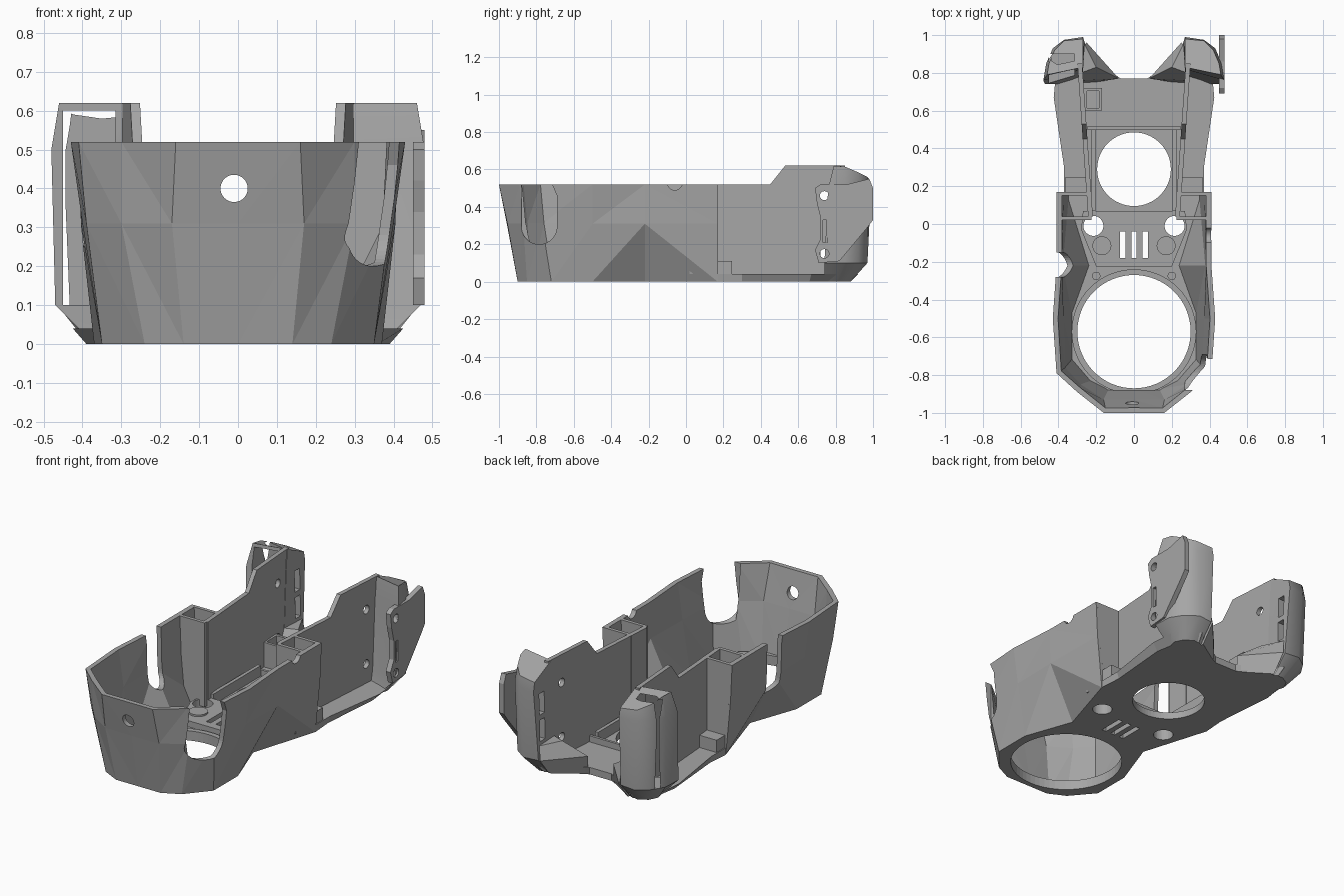
import bpy, bmesh, math

if "Cube" in bpy.data.objects:
    bpy.data.objects.remove(bpy.data.objects["Cube"])

grey = bpy.data.materials.new("plain_grey")
grey.use_nodes = True
grey.diffuse_color = (0.38, 0.38, 0.38, 1)
grey.node_tree.nodes["Principled BSDF"].inputs["Base Color"].default_value = (0.38, 0.38, 0.38, 1)


def make(name, verts, faces, fix=True):
    mesh = bpy.data.meshes.new(name)
    mesh.from_pydata(verts, [], faces)
    if fix:
        bm = bmesh.new()
        bm.from_mesh(mesh)
        bmesh.ops.recalc_face_normals(bm, faces=bm.faces)
        bm.to_mesh(mesh)
        bm.free()
    mesh.materials.append(grey)
    obj = bpy.data.objects.new(name, mesh)
    bpy.context.collection.objects.link(obj)
    return obj


def loft(name, rings):
    n = len(rings[0])
    verts = [p for r in rings for p in r]
    faces = [tuple(range(n)), tuple(range(len(verts) - n, len(verts)))]
    for k in range(len(rings) - 1):
        for i in range(n):
            j = (i + 1) % n
            faces.append((k * n + i, k * n + j, k * n + n + j, k * n + n + i))
    return make(name, verts, faces)


def prism(name, pts, a, b, axis="z"):
    place = {"x": lambda p, t: (t, p[0], p[1]),
             "y": lambda p, t: (p[0], t, p[1]),
             "z": lambda p, t: (p[0], p[1], t)}[axis]
    return loft(name, [[place(p, t) for p in pts] for t in (a, b)])


def box(name, x, y, z):
    return prism(name, [(x[0], y[0]), (x[1], y[0]), (x[1], y[1]), (x[0], y[1])], *z)


def arc(cx, cy, r, start=0, end=360, n=48):
    step = math.radians(end - start) / n
    count = n if end - start == 360 else n + 1
    return [(cx + r * math.cos(math.radians(start) + i * step),
             cy + r * math.sin(math.radians(start) + i * step)) for i in range(count)]


def apply(obj, kind, **props):
    mod = obj.modifiers.new(kind, kind)
    for key, value in props.items():
        setattr(mod, key, value)
    bpy.context.view_layer.objects.active = obj
    bpy.ops.object.modifier_apply(modifier=mod.name)


def cut(obj, cutters):
    for c in cutters:
        apply(obj, "BOOLEAN", operation="DIFFERENCE", solver="EXACT", object=c)


def discard(cutters):
    for c in cutters:
        bpy.data.objects.remove(c)


def both(half):
    return half + [(-x, y) for x, y in reversed(half)]


# Faceted front shell, pinched at the waist
base = [(0, -.9), (.14, -.9), (.24, -.85), (.35, -.72), (.35, -.5), (.25, -.22), (.37, .17)]
middle = [(0, -.958), (.17, -.955), (.30, -.87), (.39, -.77), (.40, -.5), (.405, -.22), (.4, .17)]
rim = [(0, -1), (.16, -1), (.30, -.89), (.41, -.79), (.43, -.5), (.41, -.22), (.41, .17)]
n = len(base)
verts = [(x, y, z) for ring, z in ((base, 0), (middle, .31), (rim, .52)) for x, y in ring]
faces = []
for k in (0, n):
    for i in range(n - 1):
        a, b, c, d = k + i, k + i + 1, k + n + i + 1, k + n + i
        faces += [(a, b, d), (b, c, d)] if i == n - 2 else [(a, b, c), (a, c, d)]
shell = make("front_shell", verts, faces, fix=False)
apply(shell, "MIRROR", merge_threshold=.001)
apply(shell, "SOLIDIFY", thickness=.028, offset=-1)
for v in shell.data.vertices:
    v.co.z = .52 if v.co.z > .5 else max(v.co.z, 0)
    v.co.y = min(v.co.y, .17)

# Side notches, front hole and small rim notch
notches = [
    prism("cutter", arc(-.785, .295, .095, 180, 360, 20) + [(-.69, .46), (-.72, .53), (-.72, .7), (-.88, .7)], .27, .6, "x"),
    prism("cutter", arc(-.215, .27, .065, 180, 360, 16) + [(-.15, .7), (-.28, .7)], -.6, -.2, "x"),
    prism("cutter", arc(-.01, .4, .035), -1.2, -.8, "y"),
    prism("cutter", arc(-.06, .53, .04), .3, .6, "x")]
cut(shell, notches)
discard(notches)

# Floor with a flared rear flange
rear_low = [(.36, .3), (.39, .66), (.36, .84), (.28, .88), (.07, .77)]
rear_high = [(.37, .3), (.425, .67), (.41, .83), (.29, .92), (.07, .77)]
floor = loft("floor", [[(x, y, z) for x, y in both(base[1:] + rear)]
                       for rear, z in ((rear_low, 0), (rear_high, .04))])
deck = prism("middle_deck", both([(.2, -.225), (.28, -.03), (.27, .07)]), .03, .075)
lip = prism("opening_lip", arc(0, -.57, .33, n=64), 0, .055)
openings = [prism("cutter", arc(0, -.57, .3, n=64), -1, 1),
            prism("cutter", arc(0, .29, .195, n=64), -1, 1)]
for s in (-1, 1):
    openings.append(prism("cutter", arc(s * .215, -.01, .053, n=32), -1, 1))
for x in (-.06, 0, .06):
    openings.append(box("cutter", (x - .014, x + .014), (-.18, -.04), (-1, 1)))
cut(floor, openings)
cut(deck, openings)
cut(lip, openings[:1])
discard(openings)
box("floor_cross_rail", (-.25, .25), (.5, .515), (.03, .075))
box("front_tab", (-.06, .06), (-.905, -.89), (.03, .07))

# Hollow bracket on the rear floor
bracket = box("floor_bracket", (-.27, -.17), (.6, .72), (.03, .18))
hollow = [box("cutter", (-.25, -.185), (.615, .705), (.05, .3))]
cut(bracket, hollow)
discard(hollow)

# Parts on both sides
for s, side in ((1, "left"), (-1, "right")):
    # Tall rear wall leaning outward toward the back
    profile = [(.04, .03), (.04, .52), (.45, .52), (.53, .62), (.85, .62), (.85, .03)]
    wall = loft(side + "_rear_wall",
                [[(s * (x + .07 * y), y, z) for y, z in profile] for x in (.215, .24)])
    holes = [prism("cutter", arc(.74, z, .024, n=24), s * .2, s * .36, "x") for z in (.15, .46)]
    cut(wall, holes)
    discard(holes)

    # Pocket between shell and rear wall
    web = [(s * x, z) for x, z in ((.225, .04), (.35, .04), (.39, .3), (.4, .52), (.225, .52))]
    prism(side + "_pocket_back", web, .15, .17, "y")
    prism(side + "_pocket_front", web, .02, .04, "y")

    # Low rail beside the round opening, bosses and screw posts
    box(side + "_floor_rail", (s * .205, s * .225), (.07, .5), (.03, .1))
    prism(side + "_deck_boss", arc(s * .17, -.115, .05, n=32), .05, .085)
    prism(side + "_screw_post", arc(s * .2, -.275, .022, n=20), .02, .06)
    box(side + "_flange_step", (s * .25, s * .365), (.17, .245), (.03, .11))

    # Rounded rear ear
    levels = [
        [(.27, .78, 0), (.37, .74, 0), (.385, .8, 0), (.36, .85, 0), (.31, .88, 0), (.26, .87, 0)],
        [(.27, .8, .1), (.47, .74, .1), (.465, .85, .1), (.42, .92, .1), (.35, .97, .1), (.26, .96, .1)],
        [(.27, .82, .5), (.48, .76, .5), (.465, .85, .5), (.43, .93, .5), (.37, .975, .5), (.27, .99, .5)],
        [(.27, .83, .62), (.46, .79, .62), (.45, .85, .615), (.42, .92, .585), (.37, .97, .56), (.27, .98, .55)]]
    ear = loft(side + "_rear_ear", [[(s * x, y, z) for x, y, z in ring] for ring in levels])
    slots = [box("cutter", (s * .2, s * .34), (.895, .94), z) for z in ((.2, .32), (.35, .47))]
    if s < 0:
        slots.append(box("cutter", (-.45, -.315), (.6, .9), (.1, .6)))
    cut(ear, slots)
    discard(slots)
    bpy.ops.object.select_all(action="DESELECT")
    ear.select_set(True)
    bpy.context.view_layer.objects.active = ear
    bpy.ops.object.shade_smooth_by_angle(angle=math.radians(35))

    # Sloped foot joining the ear to the floor
    foot = [(.28, .74, .08, .77, .25, .88, 0), (.28, .76, .08, .77, .25, .96, .1),
            (.28, .8, .2, .83, .26, .95, .18)]
    loft(side + "_rear_foot", [[(s * f[i], f[i + 1], f[6]) for i in (0, 2, 4)] for f in foot])

# Outer mounting plate on one ear
outline = [(.69, .5), (.72, .52), (.86, .52), (.98, .55), (1, .5), (1, .33), (.97, .29),
           (.82, .11), (.71, .1), (.69, .17), (.72, .23), (.72, .34), (.7, .42)]
plate = prism("mounting_plate", outline, .45, .48, "x")
holes = [prism("cutter", arc(.74, z, .024, n=24), .4, .6, "x") for z in (.15, .46)]
holes.append(box("cutter", (.4, .6), (.733, .757), (.21, .33)))
cut(plate, holes)
discard(holes)
